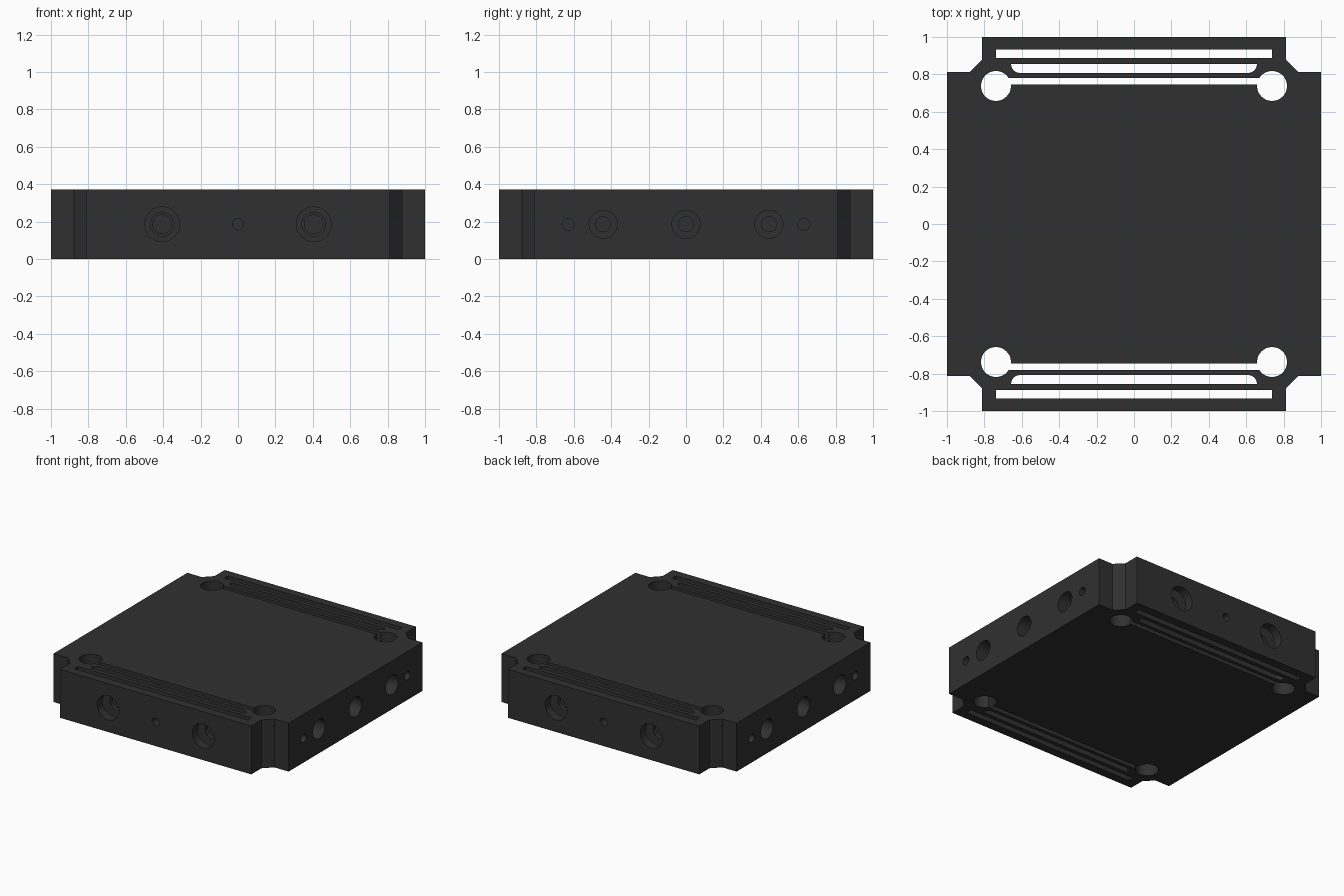
import bpy, bmesh, math
from mathutils import Matrix, Vector

if "Cube" in bpy.data.objects:
    bpy.data.objects.remove(bpy.data.objects["Cube"])

H = 0.372          # plate height
ZC = H / 2         # height of the side holes


def prism(name, pts, z0, z1):
    bm = bmesh.new()
    face = bm.faces.new([bm.verts.new((x, y, z0)) for x, y in pts])
    ext = bmesh.ops.extrude_face_region(bm, geom=[face])
    verts = [v for v in ext["geom"] if isinstance(v, bmesh.types.BMVert)]
    bmesh.ops.translate(bm, verts=verts, vec=(0, 0, z1 - z0))
    bmesh.ops.recalc_face_normals(bm, faces=bm.faces)
    mesh = bpy.data.meshes.new(name)
    bm.to_mesh(mesh)
    bm.free()
    obj = bpy.data.objects.new(name, mesh)
    bpy.context.collection.objects.link(obj)
    return obj


def circle(cx, cy, r, n=48):
    return [(cx + r * math.cos(2 * math.pi * i / n),
             cy + r * math.sin(2 * math.pi * i / n)) for i in range(n)]


def cut(cutter):
    cutter.hide_render = True
    mod = plate.modifiers.new("cut", 'BOOLEAN')
    mod.object, mod.operation, mod.solver = cutter, 'DIFFERENCE', 'EXACT'
    bpy.context.view_layer.objects.active = plate
    bpy.ops.object.modifier_apply(modifier=mod.name)
    bpy.data.objects.remove(cutter)


def side_hole(axis, sign, offset, start, end, r):
    # round bore from radius start (outside) in to end
    d = Vector((sign, 0, 0)) if axis == 'x' else Vector((0, sign, 0))
    t = Vector((0, offset, 0)) if axis == 'x' else Vector((offset, 0, 0))
    c = prism("bore_cutter", circle(0, 0, r), end, start)
    rot = Vector((0, 0, 1)).rotation_difference(d).to_matrix().to_4x4()
    c.data.transform(Matrix.Translation(t + Vector((0, 0, ZC))) @ rot)
    cut(c)


# plate with notched, chamfered corners
corner = [(1, 0.813), (0.878, 0.813), (0.813, 0.878), (0.813, 1)]
outline = (corner + [(-x, y) for x, y in reversed(corner)]
           + [(-x, -y) for x, y in corner]
           + [(x, -y) for x, y in reversed(corner)])
plate = prism("mounting_plate", outline, 0, H)

# vertical flexure slots and corner holes, front and back
for s in (-1, 1):
    def slot(pts):
        cut(prism("slot_cutter", [(x, s * y) for x, y in pts], -0.1, H + 0.1))

    slot([(-0.738, 0.745), (0.738, 0.745), (0.738, 0.78), (-0.738, 0.78)])
    slot([(-0.738, 0.888), (0.738, 0.888), (0.738, 0.933), (-0.738, 0.933)])
    arc = [(0.61 + 0.047 * math.cos(a), 0.855 - 0.047 * math.sin(a))
           for a in (i * math.pi / 16 for i in range(9))]
    slot(arc + [(-x, y) for x, y in reversed(arc)])
    for x in (-0.738, 0.738):
        slot(circle(x, 0.738, 0.08))

# stepped screw holes and small pin holes on all four sides
for s in (-1, 1):
    for x in (-0.405, 0.405):
        for start, end, r in ((1.1, 0.91, 0.093), (0.92, 0.83, 0.063), (0.84, 0.6, 0.05)):
            side_hole('y', s, x, start, end, r)
    side_hole('y', s, 0, 1.1, 0.7, 0.03)
    for y in (-0.443, 0, 0.443):
        side_hole('x', s, y, 1.1, 0.9, 0.075)
        side_hole('x', s, y, 0.92, 0.6, 0.04)
    for y in (-0.63, 0.63):
        side_hole('x', s, y, 1.1, 0.8, 0.032)

# dark finish
mat = bpy.data.materials.new("dark_metal")
mat.diffuse_color = (0.03, 0.03, 0.03, 1)
mat.use_nodes = True
mat.node_tree.nodes["Principled BSDF"].inputs["Base Color"].default_value = mat.diffuse_color
plate.data.materials.clear()
plate.data.materials.append(mat)
for p in plate.data.polygons:
    p.material_index = 0
bpy.ops.object.select_all(action='DESELECT')
plate.select_set(True)
bpy.context.view_layer.objects.active = plate
bpy.ops.object.shade_smooth_by_angle(angle=math.radians(30))
